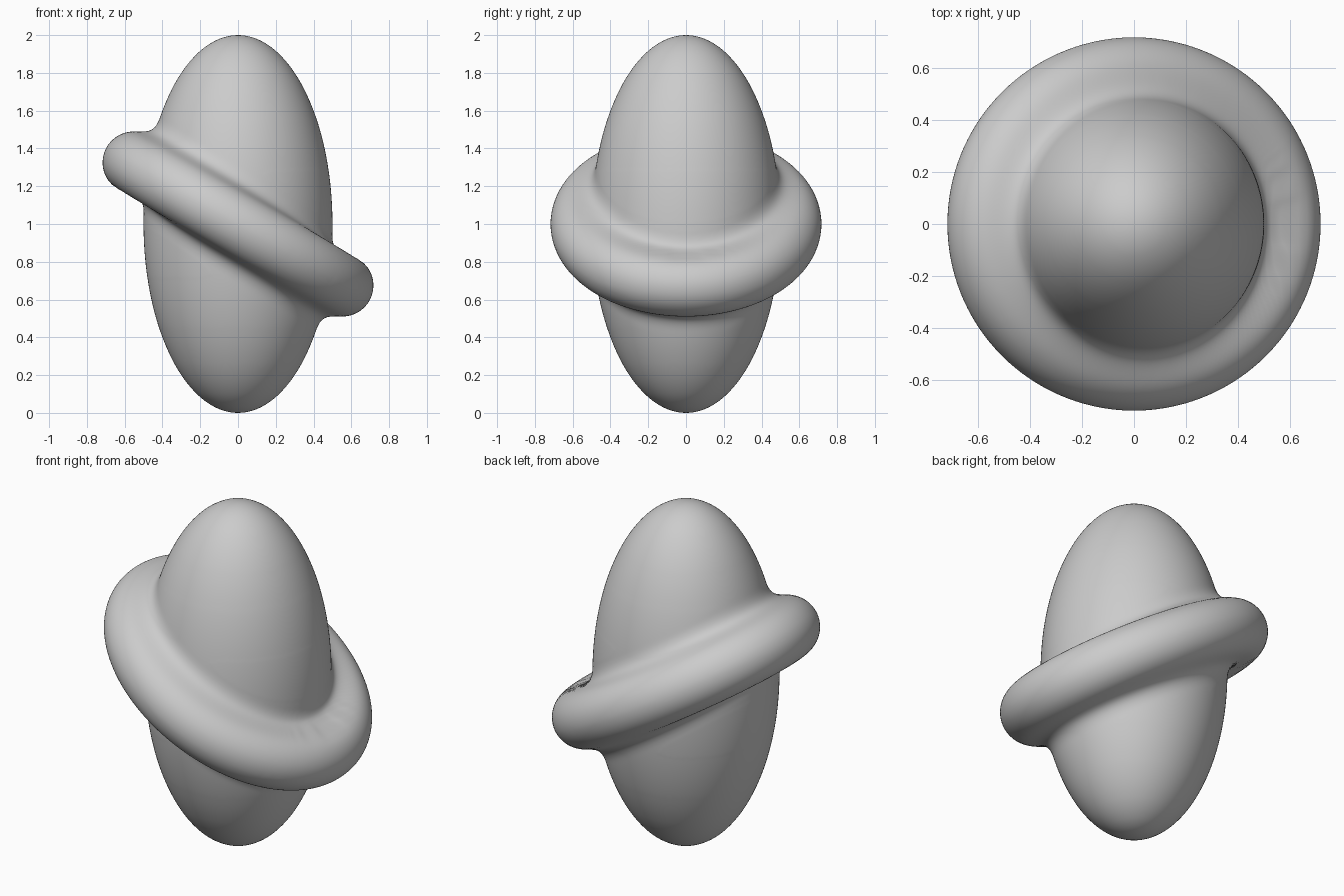
import bpy, bmesh
from math import sin, cos, tau
from mathutils import Vector, kdtree

if "Cube" in bpy.data.objects:
    bpy.data.objects.remove(bpy.data.objects["Cube"])

CENTRE = Vector((0, 0, 1))
BODY = Vector((0.5, 0.5, 1.0))          # egg half-sizes
RING_X, RING_Y, RING_Z = 0.552, 0.552, 0.325   # slanted ring path
TUBE, BLEND = 0.165, 0.11

# Centre line of the slanted ring
STEPS = 400
path = kdtree.KDTree(STEPS)
for i in range(STEPS):
    a = tau * i / STEPS
    path.insert((RING_X * cos(a), RING_Y * sin(a), -RING_Z * cos(a)), i)
path.balance()


def body_distance(p):
    q = Vector((p.x / BODY.x, p.y / BODY.y, p.z / BODY.z))
    g = Vector((q.x / BODY.x, q.y / BODY.y, q.z / BODY.z))
    return q.length * (q.length - 1) / g.length


def blended_distance(p):
    d1 = body_distance(p)
    d2 = path.find(p)[2] - TUBE
    h = max(BLEND - abs(d1 - d2), 0) / BLEND
    return min(d1, d2) - h * h * BLEND / 4


def surface_point(direction):
    # march inwards until the blended skin is reached
    t = 1.1
    for _ in range(60):
        d = blended_distance(direction * t)
        if abs(d) < 0.0004:
            break
        t -= d * 0.9
    return direction * t


# Egg-shaped body with the ring melted into it
bm = bmesh.new()
bmesh.ops.create_icosphere(bm, subdivisions=7, radius=1)
for v in bm.verts:
    v.co = surface_point(v.co.normalized()) + CENTRE
for f in bm.faces:
    f.smooth = True
mesh = bpy.data.meshes.new("ringed_body")
bm.to_mesh(mesh)
bm.free()
body = bpy.data.objects.new("ringed_body", mesh)
bpy.context.collection.objects.link(body)

# Even out the stretched skin in the creases
relax = body.modifiers.new("relax", 'SMOOTH')
relax.factor = 0.5
relax.iterations = 3
